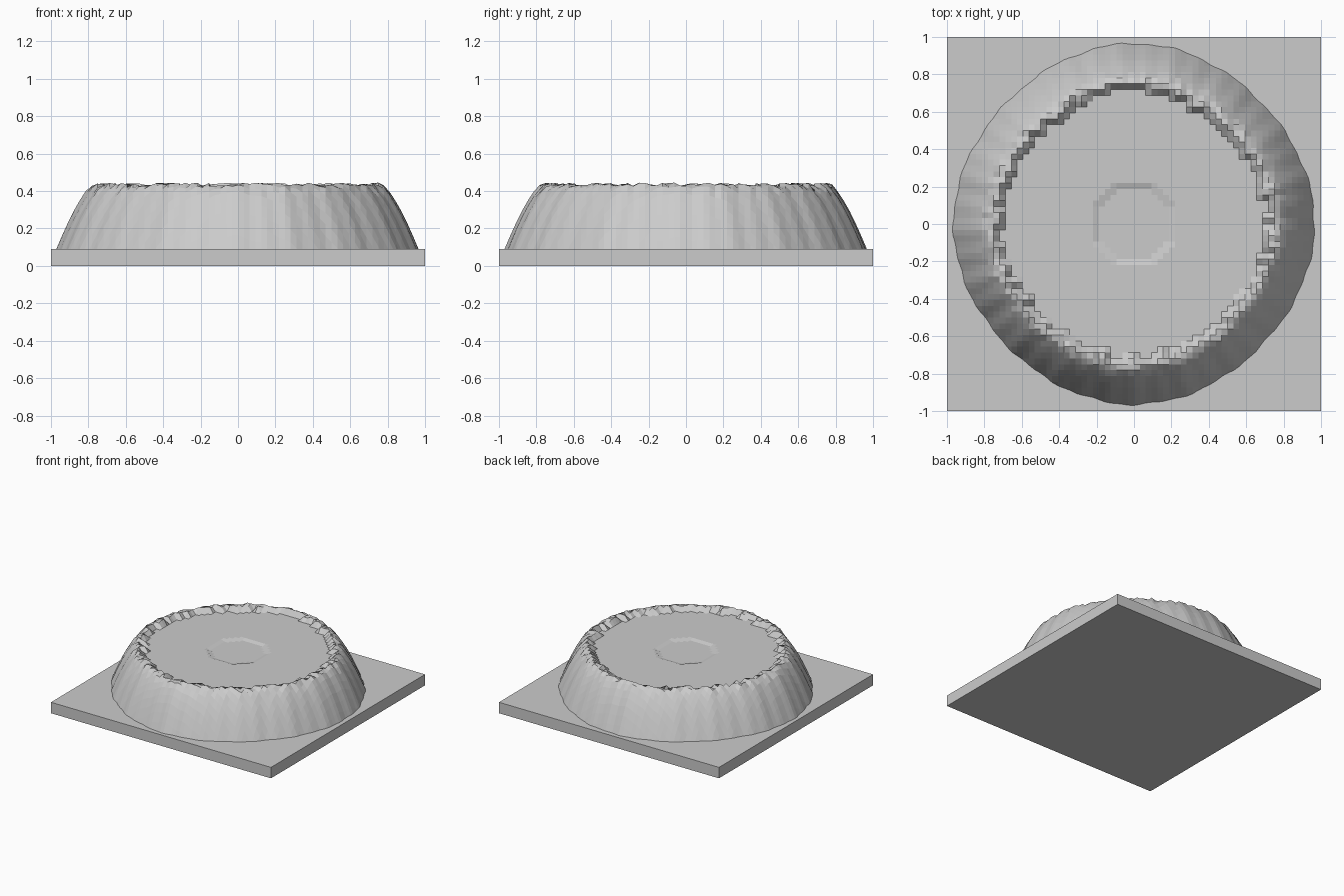
import bpy, bmesh, math, random

if "Cube" in bpy.data.objects:
    bpy.data.objects.remove(bpy.data.objects["Cube"])

random.seed(7)
N = 64
SLAB_TOP = 0.09
# radial profile of the mound: (radius, height)
PROFILE = [(0.0, 0.437), (0.77, 0.437), (0.80, 0.41), (0.84, 0.35), (0.88, 0.28),
           (0.92, 0.195), (0.965, 0.09), (1.01, -0.03), (2.0, -2.0)]


def profile_height(r):
    for (r0, z0), (r1, z1) in zip(PROFILE, PROFILE[1:]):
        if r <= r1:
            return z0 + (z1 - z0) * (r - r0) / (r1 - r0)
    return -2.0


def mound_height(x, y):
    r, a = math.hypot(x, y), math.atan2(y, x)
    # slightly lobed outline with fine radial ridges
    ridge = 0.004 * math.sin(17 * a + 1) + 0.003 * math.sin(41 * a)
    lobe = 0.012 * (1 - math.cos(4 * a))
    inner = 0.725 - lobe + random.uniform(-0.018, 0.018)
    if r < 0.21:
        return 0.387                      # shallow central recess
    if r < inner:
        return 0.397                      # flat floor
    z = profile_height(r + lobe + ridge)
    if z > 0.40:
        z += random.uniform(-0.012, 0.008)   # ragged rim
    return z


# square base slab
bpy.ops.mesh.primitive_cube_add(size=1, location=(0, 0, SLAB_TOP / 2))
slab = bpy.context.object
slab.name = "base_slab"
slab.scale = (2, 2, SLAB_TOP)

# mound with rim and sunken top, made as a height field cut at the slab top
bm = bmesh.new()
bmesh.ops.create_grid(bm, x_segments=N, y_segments=N, size=1.0)
for v in bm.verts:
    v.co.z = mound_height(v.co.x, v.co.y)
bmesh.ops.bisect_plane(bm, geom=bm.verts[:] + bm.edges[:] + bm.faces[:],
                       plane_co=(0, 0, SLAB_TOP), plane_no=(0, 0, 1), clear_inner=True)
# trim anything overhanging the slab edge
for v in bm.verts:
    v.co.z = max(v.co.z, SLAB_TOP)
mesh = bpy.data.meshes.new("crater_mound")
bm.to_mesh(mesh)
bm.free()
bpy.context.collection.objects.link(bpy.data.objects.new("crater_mound", mesh))
